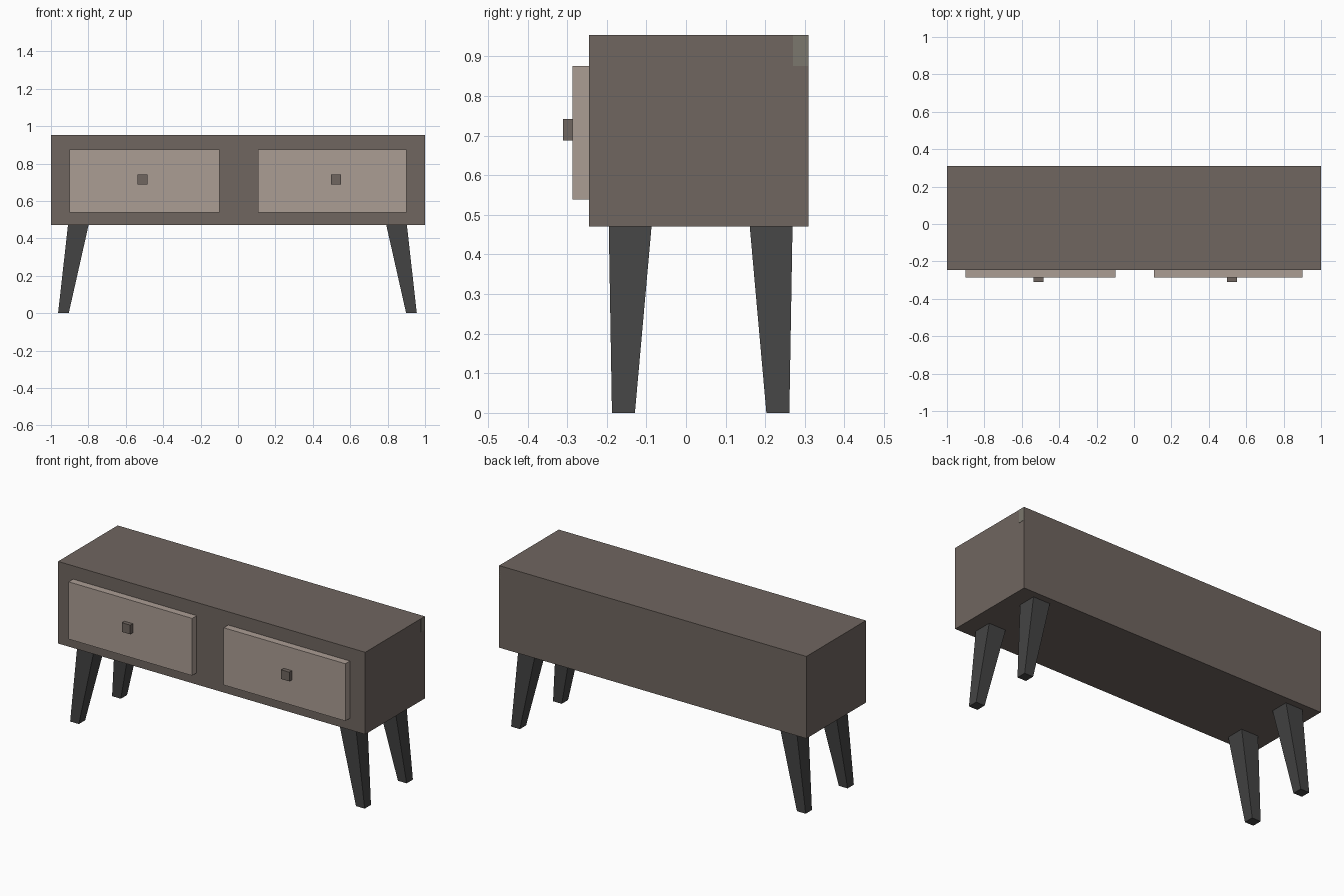
import bpy, bmesh

if "Cube" in bpy.data.objects:
    bpy.data.objects.remove(bpy.data.objects["Cube"])


def material(name, rgb):
    m = bpy.data.materials.new(name)
    m.diffuse_color = (*rgb, 1)
    m.use_nodes = True
    m.node_tree.nodes["Principled BSDF"].inputs["Base Color"].default_value = m.diffuse_color
    return m


BROWN = material("dark_wood", (0.162, 0.133, 0.117))
LIGHT = material("light_wood", (0.407, 0.337, 0.296))
BLACK = material("leg_black", (0.058, 0.058, 0.058))
PATCH = material("patch_grey", (0.198, 0.184, 0.153))


def tapered_box(name, bottom, top, z0, z1, mat, origin=(0, 0, 0)):
    """Box between two rectangles (x0, x1, y0, y1) at heights z0 and z1."""
    bm = bmesh.new()
    rings = []
    for (x0, x1, y0, y1), z in ((bottom, z0), (top, z1)):
        rings.append([bm.verts.new((x, y, z)) for x, y in
                      ((x0, y0), (x1, y0), (x1, y1), (x0, y1))])
    low, high = rings
    bm.faces.new(low[::-1])
    bm.faces.new(high)
    for i in range(4):
        j = (i + 1) % 4
        bm.faces.new((low[i], low[j], high[j], high[i]))
    mesh = bpy.data.meshes.new(name)
    bm.to_mesh(mesh)
    bm.free()
    mesh.materials.append(mat)
    obj = bpy.data.objects.new(name, mesh)
    obj.location = origin
    bpy.context.collection.objects.link(obj)
    return obj


def box(name, x0, x1, y0, y1, z0, z1, mat):
    return tapered_box(name, (x0, x1, y0, y1), (x0, x1, y0, y1), z0, z1, mat)


# Cabinet body
box("cabinet_body", -1, 1, -0.245, 0.309, 0.471, 0.954, BROWN)

# Small light patch on the right side, at the back top corner
box("side_patch", 0.99, 1.0008, 0.27, 0.309, 0.876, 0.954, PATCH)

# Drawer fronts with square knobs
for side, x0, x1, knob in (("left", -0.902, -0.098, -0.511),
                           ("right", 0.108, 0.9, 0.525)):
    box(side + "_drawer_front", x0, x1, -0.287, -0.245, 0.539, 0.876, LIGHT)
    box(side + "_drawer_knob", knob - 0.027, knob + 0.027,
        -0.311, -0.287, 0.688, 0.742, BROWN)

# Splayed, tapered legs: one leg mirrored to all four corners
legs = tapered_box("legs", (0.902, 0.959, 0.166, 0.224),
                   (0.796, 0.906, 0.124, 0.232), 0, 0.471, BLACK,
                   origin=(-0.003, 0.037, 0))
mirror = legs.modifiers.new("four_corners", "MIRROR")
mirror.use_axis = (True, True, False)
